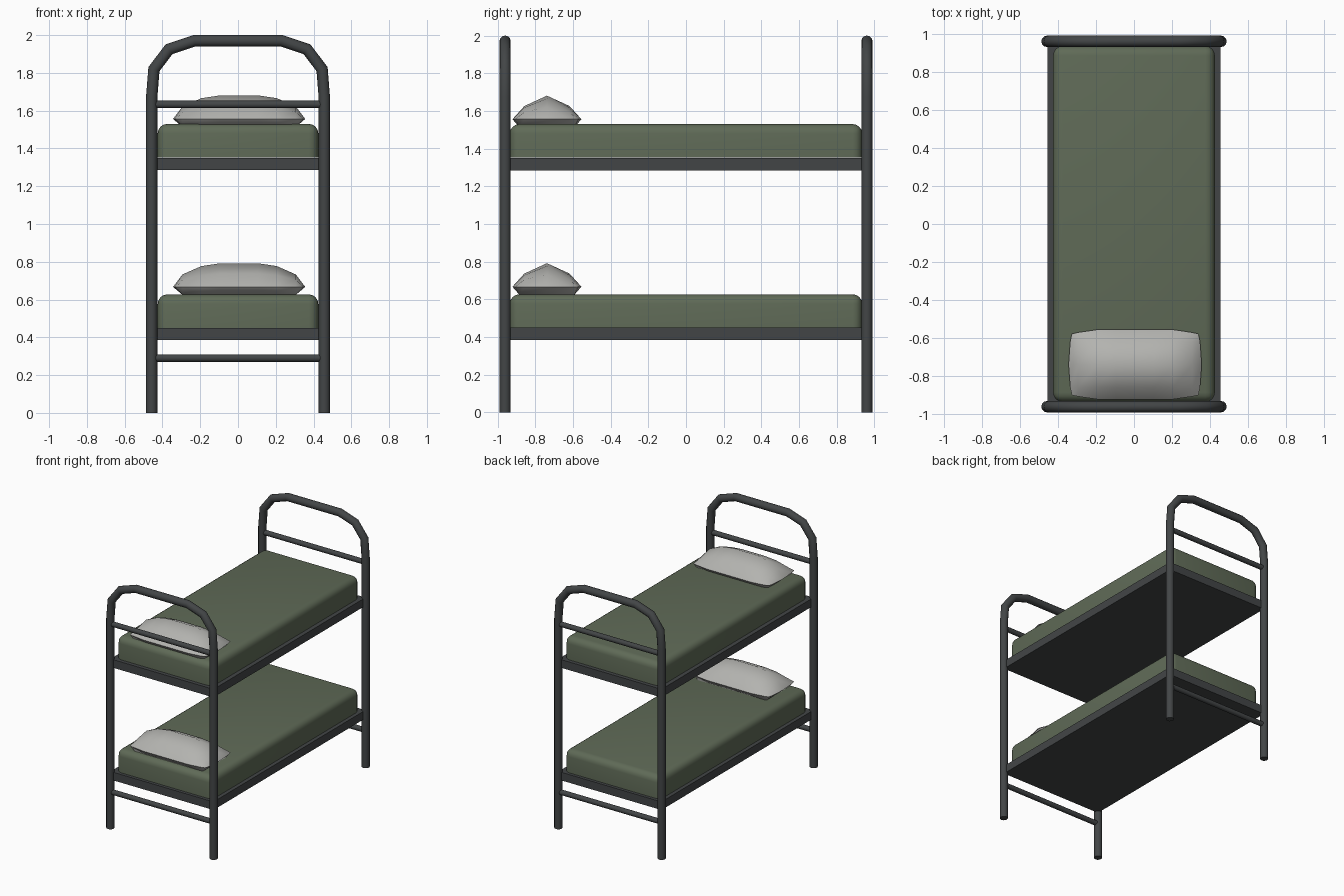
import bpy, bmesh, math

if "Cube" in bpy.data.objects:
    bpy.data.objects.remove(bpy.data.objects["Cube"])


def material(name, rgb):
    m = bpy.data.materials.new(name)
    m.diffuse_color = (*rgb, 1)
    m.use_nodes = True
    m.node_tree.nodes["Principled BSDF"].inputs["Base Color"].default_value = m.diffuse_color
    return m


METAL = material("dark_metal", (0.055, 0.06, 0.062))
FABRIC = material("green_fabric", (0.115, 0.145, 0.095))
LINEN = material("pale_linen", (0.45, 0.45, 0.43))


def finish(name, bm, mat, angle):
    bmesh.ops.recalc_face_normals(bm, faces=bm.faces)
    me = bpy.data.meshes.new(name)
    bm.to_mesh(me)
    bm.free()
    ob = bpy.data.objects.new(name, me)
    bpy.context.collection.objects.link(ob)
    me.materials.append(mat)
    bpy.ops.object.select_all(action='DESELECT')
    ob.select_set(True)
    bpy.context.view_layer.objects.active = ob
    bpy.ops.object.shade_smooth_by_angle(angle=math.radians(angle))
    return ob


def tube(name, path, y, r, sides=12):
    """Mitred round tube along (x, z) points in the plane at y."""
    bm = bmesh.new()
    rings = []
    for i, (x, z) in enumerate(path):
        dirs = []
        for a, b in ((i - 1, i), (i, i + 1)):
            if a >= 0 and b < len(path):
                dx, dz = path[b][0] - path[a][0], path[b][1] - path[a][1]
                n = math.hypot(dx, dz)
                dirs.append((dx / n, dz / n))
        tx, tz = sum(d[0] for d in dirs), sum(d[1] for d in dirs)
        n = math.hypot(tx, tz)
        tx, tz = tx / n, tz / n
        miter = r / (tx * dirs[0][0] + tz * dirs[0][1])
        ring = []
        for k in range(sides):
            a = 2 * math.pi * k / sides
            c, s = miter * math.cos(a), r * math.sin(a)
            ring.append(bm.verts.new((x - tz * c, y + s, z + tx * c)))
        rings.append(ring)
    for p, q in zip(rings, rings[1:]):
        for k in range(sides):
            j = (k + 1) % sides
            bm.faces.new((p[k], p[j], q[j], q[k]))
    bm.faces.new(rings[0])
    bm.faces.new(rings[-1])
    return finish(name, bm, METAL, 40)


def box(name, sx, sy, z0, z1, mat, bevel=0):
    bm = bmesh.new()
    bmesh.ops.create_cube(bm, size=1)
    for v in bm.verts:
        v.co = (v.co.x * sx, v.co.y * sy, z0 + (v.co.z + 0.5) * (z1 - z0))
    if bevel:
        # round everything except the bottom edges
        edges = [e for e in bm.edges if max(v.co.z for v in e.verts) > z0 + 0.01]
        bmesh.ops.bevel(bm, geom=edges, offset=bevel, segments=4,
                        profile=0.5, affect='EDGES')
    return finish(name, bm, mat, 40)


def pillow(name, z):
    """Grid cushion, z is the height of its seam."""
    xs = [-0.35, -0.3, -0.2, -0.1, 0.1, 0.2, 0.3, 0.35]
    hx = [0, 0.066, 0.11, 0.125, 0.125, 0.11, 0.066, 0]
    ys = [-0.183, -0.12, 0, 0.12, 0.183]
    hy = [0, 0.56, 1, 0.56, 0]
    bm = bmesh.new()
    grids = []
    for top in (True, False):
        rows = []
        for i, x in enumerate(xs):
            row = []
            for j, y in enumerate(ys):
                px, py = x, y
                if hy[j] == 0 and abs(x) > 0.25:        # pull corners in
                    py = y * (0.88 if hx[i] == 0 else 0.92)
                if hx[i] == 0 and hy[j] < 1:
                    px = x * (0.95 if hy[j] == 0 else 0.975)
                seam = hx[i] == 0 or hy[j] == 0
                h = hx[i] * hy[j] if top else (0 if seam else -0.042)
                if not top and not seam:
                    py = y * 1.22
                row.append(bm.verts.new((px + 0.006, py - 0.738, z + h)))
            rows.append(row)
        grids.append(rows)
    for g in grids:
        for i in range(len(xs) - 1):
            for j in range(len(ys) - 1):
                bm.faces.new((g[i][j], g[i + 1][j], g[i + 1][j + 1], g[i][j + 1]))
    bmesh.ops.remove_doubles(bm, verts=bm.verts, dist=0.0005)
    return finish(name, bm, LINEN, 60)


# arched end frames with cross rails
half = [(0.457, 0), (0.457, 1.67), (0.445, 1.82), (0.365, 1.925), (0.23, 1.97)]
arch = [(-x, z) for x, z in half] + half[::-1]
for end, y in (("head", -0.96), ("foot", 0.96)):
    tube(end + "_frame", arch, y, 0.03)
    for pos, z in (("upper", 1.633), ("lower", 0.29)):
        tube(f"{end}_{pos}_rail", [(-0.45, z), (0.45, z)], y, 0.02)

# bunks: base, mattress and pillow
for level, base, mat_z, seam in (("lower", 0.385, 0.45, 0.667),
                                 ("upper", 1.285, 1.353, 1.556)):
    box(level + "_base", 0.91, 1.92, base, base + 0.065, METAL)
    box(level + "_mattress", 0.85, 1.87, mat_z, mat_z + 0.177, FABRIC, 0.05)
    pillow(level + "_pillow", seam)
